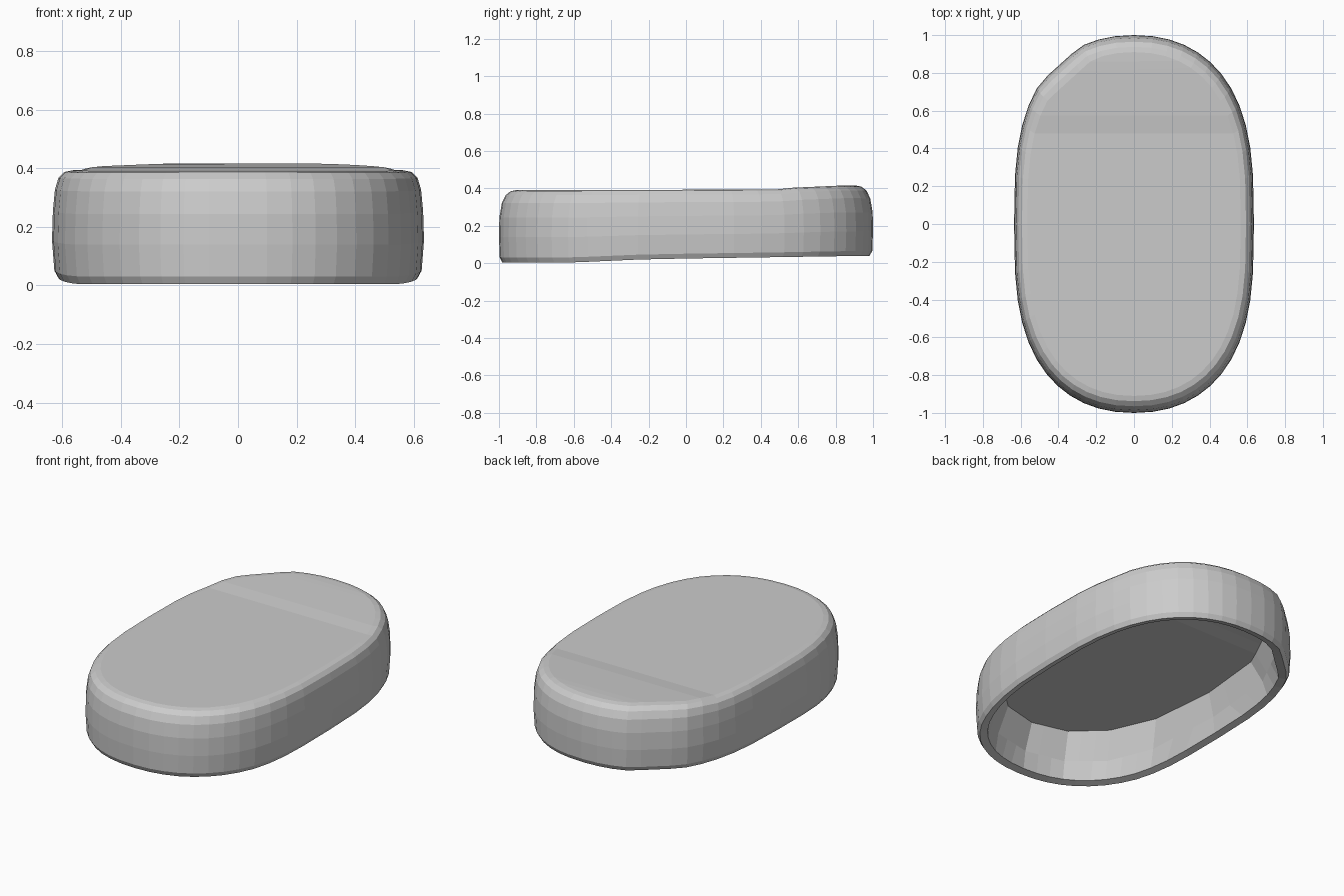
import bpy, bmesh, math

if "Cube" in bpy.data.objects:
    bpy.data.objects.remove(bpy.data.objects["Cube"])

N = 48  # points around the outline


def lerp_table(table, y):
    """Piecewise-linear lookup of z along the length."""
    if y <= table[0][0]:
        return table[0][1]
    for (y0, z0), (y1, z1) in zip(table, table[1:]):
        if y <= y1:
            return z0 + (z1 - z0) * (y - y0) / (y1 - y0)
    return table[-1][1]


# Top rises slightly at the back, the bottom rim lifts from front to back
TOP = [(-1, 0.39), (0.5, 0.394), (0.56, 0.403), (0.85, 0.416), (1, 0.414)]
BOTTOM = [(-0.6, 0.004), (-0.2, 0.022), (1, 0.04)]


def outline(ix, iy, px, py):
    """Rounded oval inset by ix, iy, starting at the front tip; back-left corner slightly flattened."""
    pts = []
    for i in range(N):
        t = -math.pi / 2 + 2 * math.pi * i / N
        c, s = math.cos(t), math.sin(t)
        x = math.copysign(abs(c) ** (2 / px), c) * (0.635 - ix) if abs(c) > 1e-6 else 0.0
        y = math.copysign(abs(s) ** (2 / py), s) * (1.0 - iy) if abs(s) > 1e-6 else 0.0
        over = 0.74 * y - 0.67 * x - (0.888 - 0.6 * (ix + iy))
        if x < 0 and y > 0 and over > 0:
            x += 0.67 * over
            y -= 0.74 * over
        pts.append((x, y))
    return pts


def coarse(pts, step):
    """Pull points onto straight chords so the loop has broad flat facets."""
    out = []
    for i in range(N):
        a, f = i - i % step, (i % step) / step
        p, q = pts[a], pts[(a + step) % N]
        out.append((p[0] + (q[0] - p[0]) * f, p[1] + (q[1] - p[1]) * f))
    return out


bm = bmesh.new()


def ring(ix, iy, f, drop=0.0, px=2.2, py=3.0, step=1):
    """Ring of vertices at fraction f between bottom and top, lowered by drop."""
    out = []
    for x, y in coarse(outline(ix, iy, px, py), step):
        b, t = lerp_table(BOTTOM, y), lerp_table(TOP, y)
        out.append(bm.verts.new((x, y, b + (t - b) * f - drop)))
    return out


def bridge(a, b):
    for i in range(N):
        j = (i + 1) % N
        bm.faces.new((a[i], a[j], b[j], b[i]))


def cap(r, flip=False):
    """Fill a ring with strips running across the width."""
    for i in range(N // 2):
        q = [r[i], r[i + 1], r[(N - i - 1) % N], r[(N - i) % N]]
        q = list(dict.fromkeys(q))
        bm.faces.new(q[::-1] if flip else q)


# Section of the shell: cavity ceiling, inner wall, rim, outer wall, rounded top
section = [
    ring(0.10, 0.13, 1.0, 0.115, 2.1, 2.5, 3),
    ring(0.068, 0.075, 0.30, 0.0, 2.2, 2.8, 3),
    ring(0.06, 0.06, 0.03),
    ring(0.022, 0.018, 0.0),
    ring(0.008, 0.004, 0.07),
    ring(0.0, 0.0, 0.35),
    ring(0.003, 0.002, 0.62),
    ring(0.010, 0.015, 0.82),
    ring(0.022, 0.035, 0.93),
    ring(0.042, 0.062, 0.985),
    ring(0.07, 0.09, 1.0),
]
for a, b in zip(section, section[1:]):
    bridge(a, b)
cap(section[0], flip=True)
cap(section[-1])
bmesh.ops.recalc_face_normals(bm, faces=bm.faces)

# Flat faces keep the carved, faceted look
mesh = bpy.data.meshes.new("hollow_cover")
bm.to_mesh(mesh)
bm.free()
obj = bpy.data.objects.new("hollow_cover", mesh)
bpy.context.collection.objects.link(obj)
